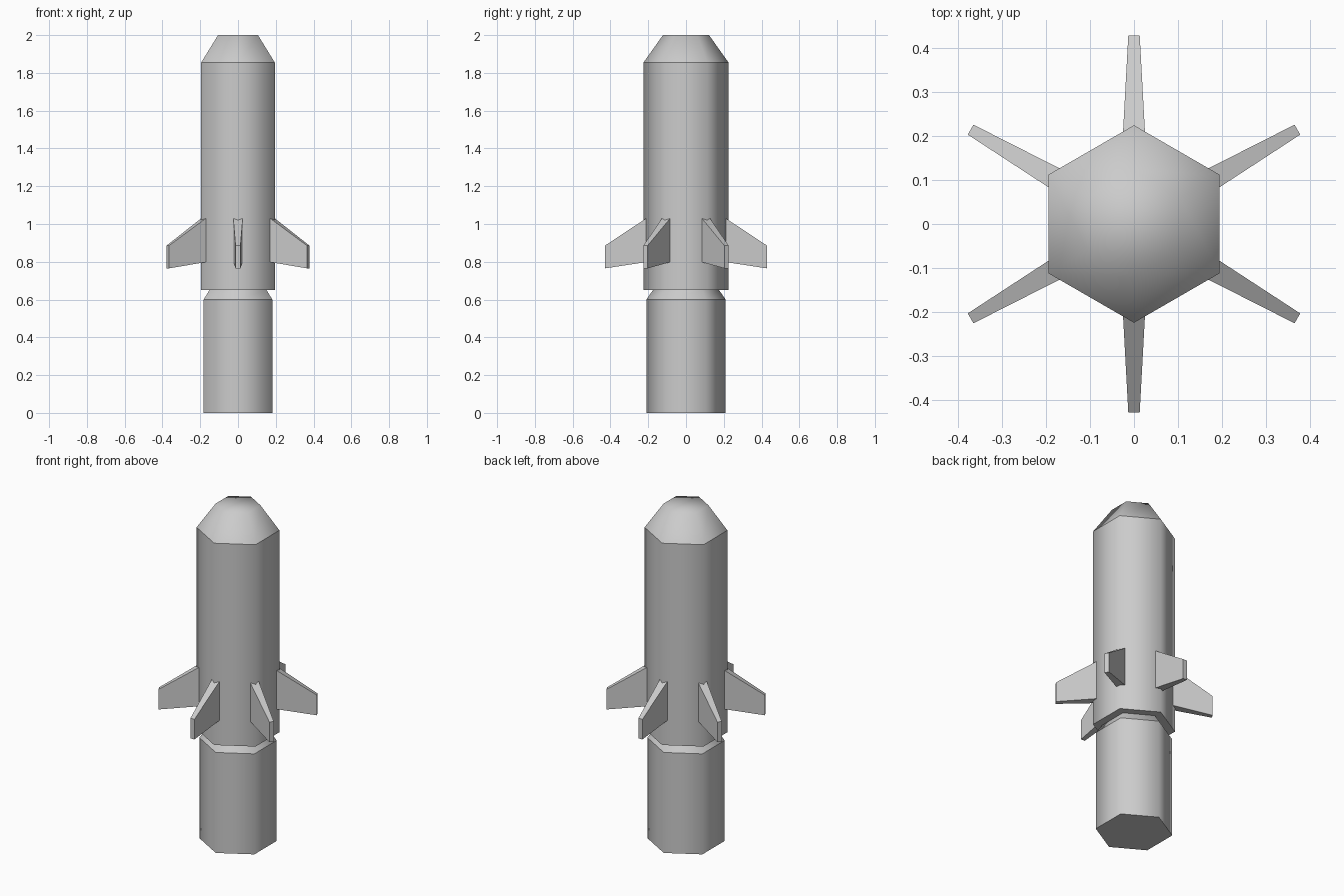
import bpy, bmesh, math
from mathutils import Matrix

cube = bpy.data.objects.get("Cube")
if cube:
    bpy.data.objects.remove(cube, do_unlink=True)

# Single grey paint
GREY = (0.6, 0.6, 0.6, 1)
paint = bpy.data.materials.new("grey_metal")
paint.use_nodes = True
paint.diffuse_color = GREY
paint.node_tree.nodes["Principled BSDF"].inputs["Base Color"].default_value = GREY
SIDES = 6


def finish(name, bm):
    bmesh.ops.recalc_face_normals(bm, faces=bm.faces)
    mesh = bpy.data.meshes.new(name)
    bm.to_mesh(mesh)
    bm.free()
    mesh.materials.append(paint)
    obj = bpy.data.objects.new(name, mesh)
    bpy.context.collection.objects.link(obj)
    return obj


def hex_tube(name, profile, base=True, soft_top=False):
    """Stack hexagonal rings of (radius, height); corners smooth, rims sharp."""
    bm = bmesh.new()
    rings = []
    for r, z in profile:
        angles = [math.pi / 2 + math.tau * i / SIDES for i in range(SIDES)]
        rings.append([bm.verts.new((r * math.cos(a), r * math.sin(a), z)) for a in angles])
    for low, high in zip(rings, rings[1:]):
        for i in range(SIDES):
            j = (i + 1) % SIDES
            bm.faces.new((low[i], low[j], high[j], high[i]))
    bm.faces.new(rings[-1])
    if base:
        bm.faces.new(rings[0])
    top = profile[-1][1]
    for f in bm.faces:
        f.smooth = True
    for e in bm.edges:
        a, b = (v.co.z for v in e.verts)
        rim = abs(a - b) < 1e-5
        e.smooth = not rim or (soft_top and abs(a - top) < 1e-5)
    return finish(name, bm)


# Stacked hull sections
hex_tube("booster", [(0.21, 0), (0.21, 0.6), (0.175, 0.65), (0.175, 0.66)])
hex_tube("main_body", [(0.225, 0.65), (0.225, 1.855)])
hex_tube("nose", [(0.225, 1.855), (0.122, 2)], base=False, soft_top=True)

# Tapered fins, one on each hull corner: (radius, height, half thickness)
FIN = [(0.2, 0.80, 0.0255), (0.43, 0.765, 0.013),
       (0.43, 0.885, 0.013), (0.2, 1.037, 0.0255)]
for k in range(SIDES):
    bm = bmesh.new()
    left, right = ([bm.verts.new((r, s * t, z)) for r, z, t in FIN] for s in (1, -1))
    bm.faces.new(left)
    bm.faces.new(right)
    for i in range(len(FIN)):
        j = (i + 1) % len(FIN)
        bm.faces.new((left[i], left[j], right[j], right[i]))
    turn = Matrix.Rotation(math.pi / 2 + math.tau * k / SIDES, 4, "Z")
    bmesh.ops.transform(bm, matrix=turn, verts=bm.verts)
    finish(f"fin_{k + 1}", bm)
